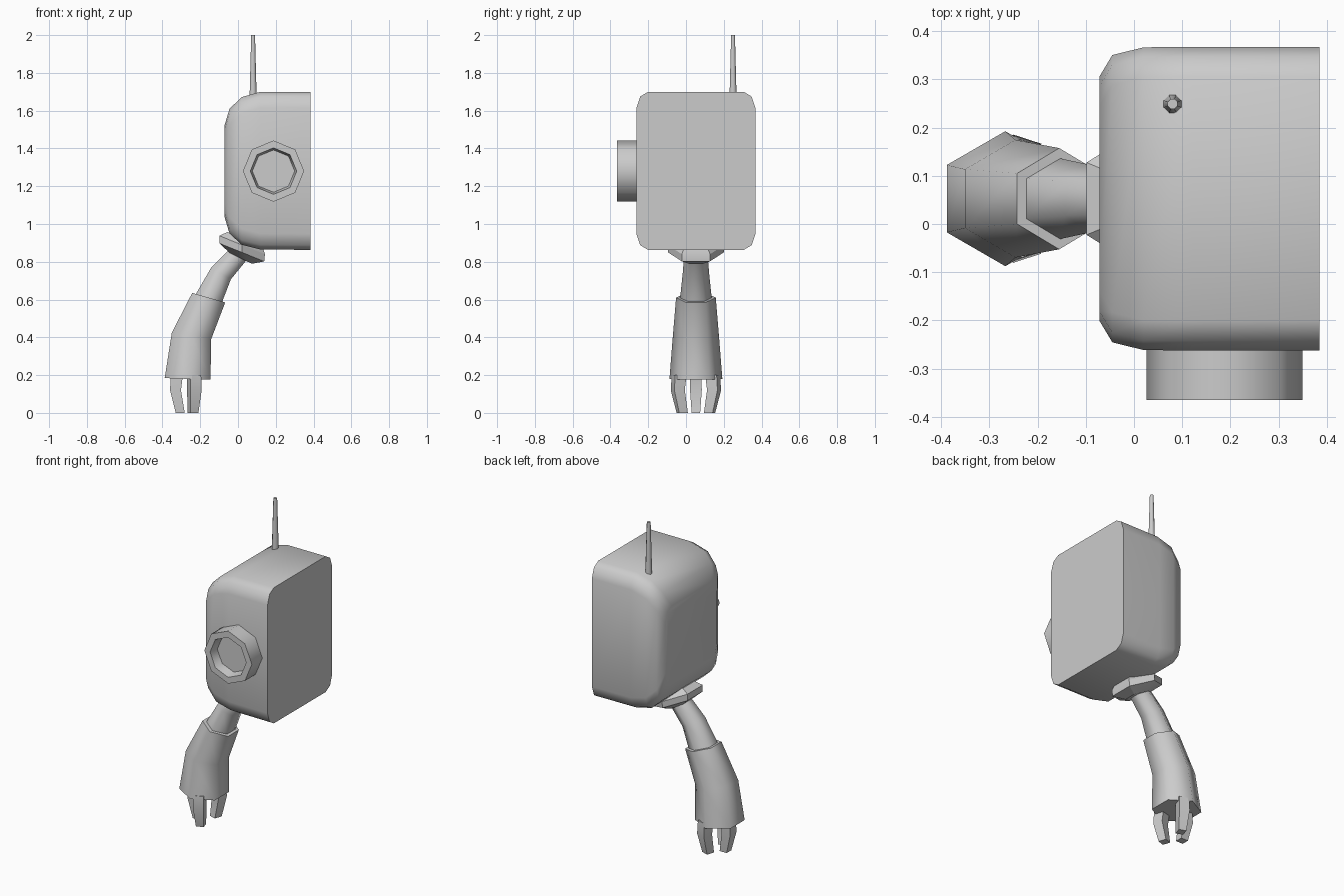
import bpy, bmesh
from math import sin, cos, pi, radians
from mathutils import Vector

if "Cube" in bpy.data.objects:
    bpy.data.objects.remove(bpy.data.objects["Cube"])

CY = 0.0525  # depth of the symmetry plane


def loft(name, rings, angle, caps=(True, True)):
    """Skin a list of equal-length point rings into one object."""
    bm = bmesh.new()
    vs = [[bm.verts.new(p) for p in r] for r in rings]
    n = len(vs[0])
    for a, b in zip(vs, vs[1:]):
        for i in range(n):
            j = (i + 1) % n
            bm.faces.new((a[i], a[j], b[j], b[i]))
    if caps[0]:
        bm.faces.new(vs[0])
    if caps[1]:
        bm.faces.new(vs[-1])
    bmesh.ops.recalc_face_normals(bm, faces=bm.faces)
    me = bpy.data.meshes.new(name)
    bm.to_mesh(me)
    bm.free()
    ob = bpy.data.objects.new(name, me)
    bpy.context.collection.objects.link(ob)
    bpy.ops.object.select_all(action='DESELECT')
    ob.select_set(True)
    bpy.context.view_layer.objects.active = ob
    bpy.ops.object.shade_smooth_by_angle(angle=radians(angle))
    return ob


def hex_ring(x, z, r, tilt):
    """Hexagon across the arm, leaning by tilt degrees in the xz plane."""
    t = radians(tilt)
    out = []
    for k in range(6):
        a = pi / 6 + k * pi / 3
        u = r * cos(a)
        out.append((x + u * cos(t), CY + r * sin(a), z - u * sin(t)))
    return out


def rounded_ring(x, inset, z0, z1):
    """Rounded rectangle in the yz plane."""
    hy, hz, zc = 0.315 - inset, (z1 - z0) / 2, (z1 + z0) / 2
    q = [(hy, hz - 0.085), (hy - 0.02, hz - 0.025), (hy - 0.062, hz)]
    pts = q + [(-y, z) for y, z in q[::-1]]
    pts += [(-y, -z) for y, z in q] + [(y, -z) for y, z in q[::-1]]
    return [(x, CY + y, zc + z) for y, z in pts]


# Body shell, rounded at the left and cut flat at the right
loft("body", [rounded_ring(*r) for r in (
    (0.385, 0, 0.863, 1.70), (0.12, 0, 0.865, 1.70), (0.02, 0.001, 0.89, 1.672),
    (-0.045, 0.017, 0.95, 1.61), (-0.072, 0.062, 1.04, 1.52))], 50)

# Eye: octagonal ring with a recessed lens
loft("eye", [[(0.188 + r * cos(k * pi / 4), y, 1.28 + r * sin(k * pi / 4))
              for k in range(8)]
             for r, y in ((0.162, -0.25), (0.162, -0.365), (0.123, -0.365),
                          (0.112, -0.31))], 50)

# Antenna
loft("antenna", [[(0.08 + r * cos((k + .5) * pi / 4), 0.249 + r * sin((k + .5) * pi / 4), z)
                  for k in range(8)] for r, z in ((0.02, 1.68), (0.011, 2.0))], 50)

# Shoulder collar
loft("shoulder_collar", [hex_ring(*r) for r in (
    (0.036, 0.92, 0.115, 22), (0.022, 0.889, 0.15, 22),
    (0.02, 0.85, 0.148, 22), (0.015, 0.818, 0.075, 26))], 30)

# Upper arm, bending down into the sleeve
loft("upper_arm", [hex_ring(*r) for r in (
    (0.02, 0.86, 0.06, 40), (-0.09, 0.738, 0.07, 30), (-0.155, 0.605, 0.084, 17))], 65)

# Forearm sleeve
loft("forearm_sleeve", [hex_ring(*r) for r in (
    (-0.155, 0.61, 0.105, 16), (-0.246, 0.408, 0.122, 9), (-0.267, 0.18, 0.14, 2))], 65)

# Three fingers: a thumb on the outside and two opposing it
for name, ang, cx, off in (("thumb", 180, -0.267, 0.06),
                           ("finger_front", -72, -0.262, 0.097),
                           ("finger_back", 72, -0.262, 0.097)):
    d = Vector((cos(radians(ang)), sin(radians(ang)), 0))
    t = Vector((-d.y, d.x, 0))
    rings = []
    for z, inner, outer, w in ((0.20, -0.035, 0.028, 0.06),
                               (0.12, -0.025, 0.033, 0.062),
                               (0.0, -0.045, 0.003, 0.045)):
        base = Vector((cx, CY, z)) + d * off
        rings.append([base + d * a + t * s * w / 2
                      for a, s in ((inner, -1), (outer, -1), (outer, 1), (inner, 1))])
    loft(name, rings, 30)
